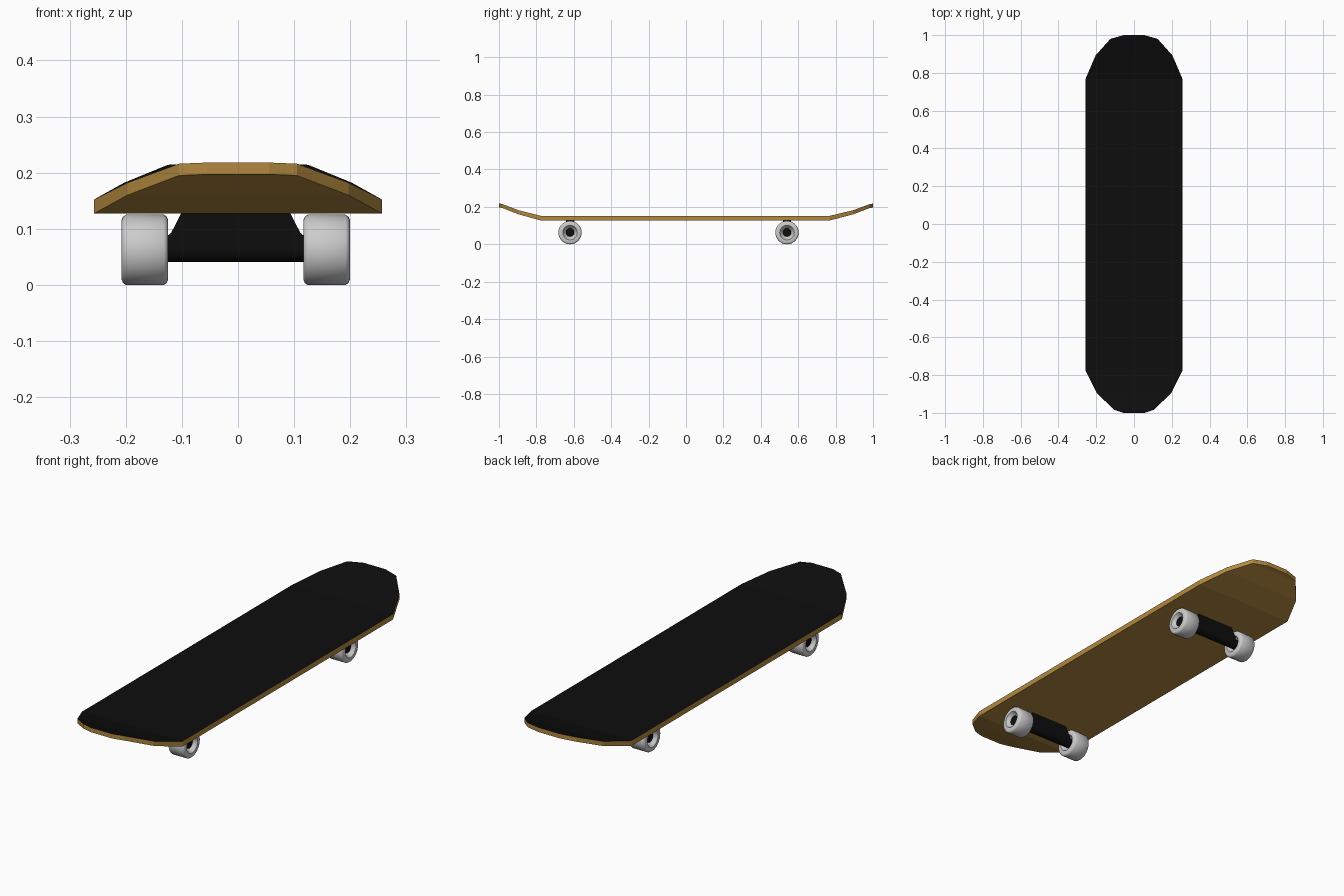
import bpy, bmesh, math

if "Cube" in bpy.data.objects:
    bpy.data.objects.remove(bpy.data.objects["Cube"])


def material(name, rgb):
    m = bpy.data.materials.new(name)
    m.diffuse_color = (*rgb, 1)
    m.use_nodes = True
    m.node_tree.nodes["Principled BSDF"].inputs["Base Color"].default_value = m.diffuse_color
    return m


WOOD = material("wood", (0.45, 0.25, 0.05))
BLACK = material("black", (0.004, 0.004, 0.004))


def make_object(name, bm, mats=(), smooth=False):
    bmesh.ops.recalc_face_normals(bm, faces=bm.faces)
    mesh = bpy.data.meshes.new(name)
    bm.to_mesh(mesh)
    bm.free()
    for m in mats:
        mesh.materials.append(m)
    ob = bpy.data.objects.new(name, mesh)
    bpy.context.collection.objects.link(ob)
    if smooth:
        bpy.ops.object.select_all(action='DESELECT')
        ob.select_set(True)
        bpy.context.view_layer.objects.active = ob
        bpy.ops.object.shade_smooth_by_angle(angle=math.radians(35))
    return ob


def lathe(bm, profile, x0, y, z, segs=32, closed=False):
    """Spin (x, radius) points around an axis parallel to x."""
    rings = []
    for px, r in profile:
        rings.append([bm.verts.new((x0 + px,
                                    y + r * math.cos(2 * math.pi * i / segs),
                                    z + r * math.sin(2 * math.pi * i / segs)))
                      for i in range(segs)])
    pairs = list(zip(rings, rings[1:]))
    if closed:
        pairs.append((rings[-1], rings[0]))
    for a, b in pairs:
        for i in range(segs):
            j = (i + 1) % segs
            bm.faces.new((a[i], a[j], b[j], b[i]))
    if not closed:
        bm.faces.new(rings[0])
        bm.faces.new(rings[-1])


# Deck: cross rows of (y, half width, bottom z, thickness), with raised ends
rows = [(-1.0, 0.055, 0.197, 0.021), (-0.984, 0.105, 0.195, 0.021),
        (-0.895, 0.197, 0.160, 0.022), (-0.775, 0.257, 0.127, 0.025),
        (0.768, 0.257, 0.127, 0.025), (0.893, 0.203, 0.160, 0.022),
        (0.98, 0.125, 0.193, 0.021), (1.0, 0.055, 0.197, 0.021)]
bm = bmesh.new()
loops = [[bm.verts.new(p) for p in
          ((-w, y, z), (w, y, z), (w, y, z + t), (-w, y, z + t))]
         for y, w, z, t in rows]
for a, b in zip(loops, loops[1:]):
    for i in range(4):
        j = (i + 1) % 4
        f = bm.faces.new((a[i], a[j], b[j], b[i]))
        f.material_index = 1 if i == 2 else 0   # grip surface on top
bm.faces.new(loops[0])
bm.faces.new(loops[-1])
make_object("deck", bm, (WOOD, BLACK))

XC, AXLE_Z = -0.004, 0.0635
HALF, R = 0.0415, 0.0625

# Wheel cross-section: rounded tread, recessed hub on both sides, bore
side = [(0.018, 0.022), (0.024, 0.029), (0.036, 0.035), (HALF, 0.039),
        (HALF, 0.053), (0.039, 0.059), (0.034, R)]
wheel_profile = side + [(-x, r) for x, r in reversed(side)]

for end, ty in (("front", -0.62), ("rear", 0.54)):
    # Axle running through both hubs
    bm = bmesh.new()
    lathe(bm, [(-0.189, 0.0225), (0.189, 0.0225)], XC, ty, AXLE_Z, 24)
    make_object(end + "_axle", bm, (BLACK,), True)

    # Tapered truck body joining the axle to the deck
    bm = bmesh.new()
    outline = [(-0.121, AXLE_Z), (0.121, AXLE_Z), (0.121, 0.088),
               (0.115, 0.093), (0.096, 0.130), (-0.096, 0.130),
               (-0.115, 0.093), (-0.121, 0.088)]
    sides = [[bm.verts.new((XC + x, ty + s * 0.0225, z)) for x, z in outline]
             for s in (-1, 1)]
    for s in sides:
        bm.faces.new(s)
    for i in range(len(outline)):
        j = (i + 1) % len(outline)
        bm.faces.new((sides[0][i], sides[0][j], sides[1][j], sides[1][i]))
    make_object(end + "_truck", bm, (BLACK,))

    # Wheels
    for label, sx in (("left", -1), ("right", 1)):
        bm = bmesh.new()
        lathe(bm, wheel_profile, XC + sx * 0.162, ty, R, 32, closed=True)
        make_object(f"{end}_{label}_wheel", bm, (), True)
